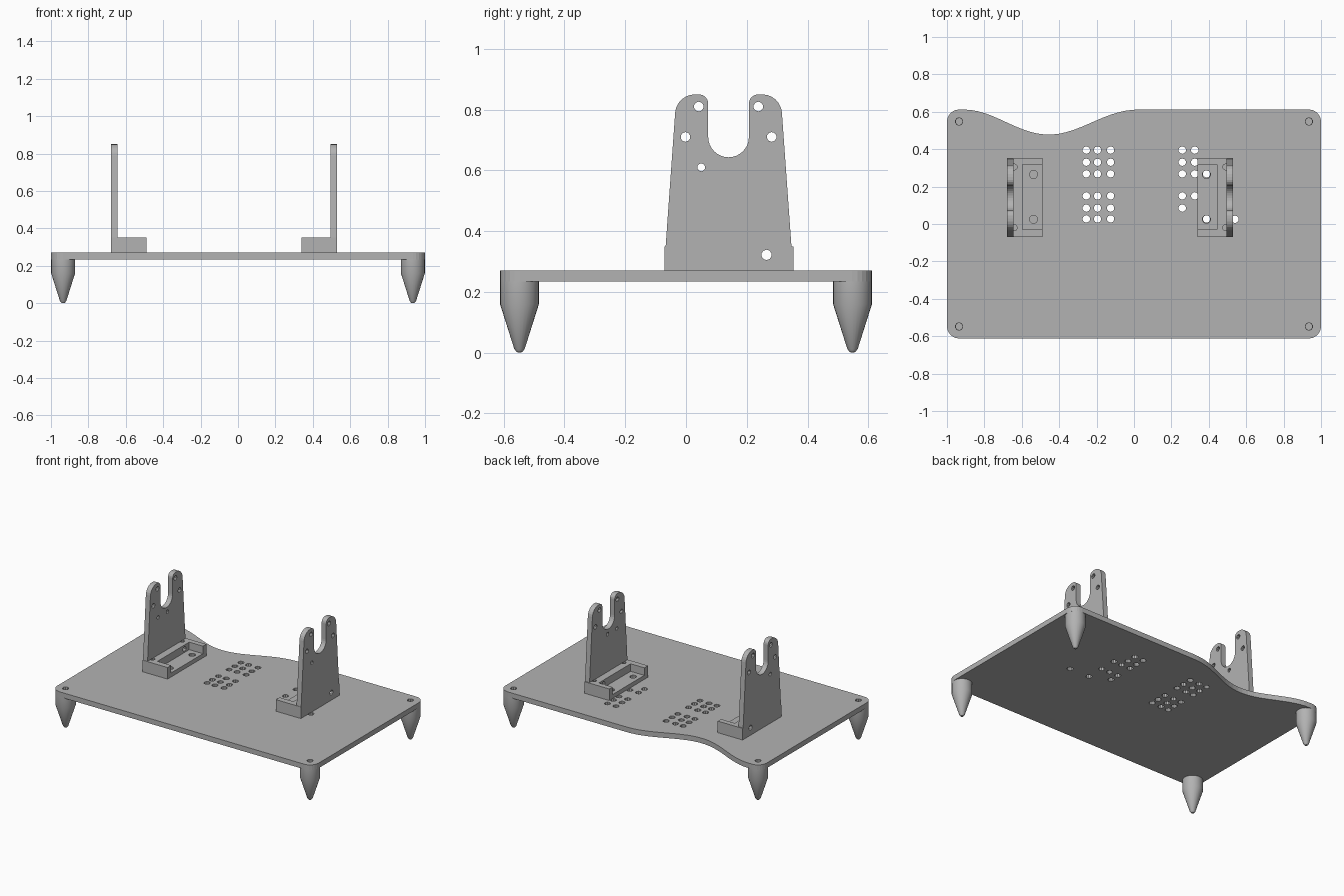
import bpy, bmesh, math
from mathutils import Matrix, Vector

cube = bpy.data.objects.get("Cube")
if cube:
    bpy.data.objects.remove(cube, do_unlink=True)

grey = bpy.data.materials.new("plain grey")
grey.use_nodes = True
grey.diffuse_color = (0.45, 0.45, 0.45, 1)
grey.node_tree.nodes["Principled BSDF"].inputs["Base Color"].default_value = (0.45, 0.45, 0.45, 1)


def finish(name, bm):
    bmesh.ops.recalc_face_normals(bm, faces=bm.faces)
    mesh = bpy.data.meshes.new(name)
    bm.to_mesh(mesh)
    bm.free()
    mesh.materials.append(grey)
    obj = bpy.data.objects.new(name, mesh)
    bpy.context.collection.objects.link(obj)
    return obj


def prism(name, points, offset):
    """Extrude a closed outline of 3D points."""
    bm = bmesh.new()
    face = bm.faces.new([bm.verts.new(p) for p in points])
    geom = bmesh.ops.extrude_face_region(bm, geom=[face])["geom"]
    bmesh.ops.translate(bm, vec=offset, verts=[g for g in geom if isinstance(g, bmesh.types.BMVert)])
    return finish(name, bm)


def box(name, lo, hi):
    (a, b, c), (d, e, f) = lo, hi
    return prism(name, [(a, b, c), (d, b, c), (d, e, c), (a, e, c)], (0, 0, f - c))


def drill(obj, holes):
    """Cut round holes, each given as start, end, radius."""
    bm = bmesh.new()
    for start, end, r in holes:
        a, b = Vector(start), Vector(end)
        turn = (b - a).to_track_quat('Z', 'Y').to_matrix().to_4x4()
        bmesh.ops.create_cone(bm, cap_ends=True, segments=10, radius1=r, radius2=r,
                              depth=(b - a).length,
                              matrix=Matrix.Translation((a + b) / 2) @ turn)
    cut(obj, finish("hole_cutter", bm))


def cut(obj, cutter):
    cutter.hide_render = True
    mod = obj.modifiers.new("cut", 'BOOLEAN')
    mod.operation, mod.solver, mod.object = 'DIFFERENCE', 'EXACT', cutter
    bpy.context.view_layer.objects.active = obj
    bpy.ops.object.modifier_apply(modifier=mod.name)
    bpy.data.objects.remove(cutter, do_unlink=True)


def arc(cx, cy, r, start, end, n=6):
    angles = [math.radians(start + (end - start) * i / n) for i in range(n + 1)]
    return [(cx + r * math.cos(t), cy + r * math.sin(t)) for t in angles]


def smooth(obj):
    bpy.ops.object.select_all(action='DESELECT')
    obj.select_set(True)
    bpy.context.view_layer.objects.active = obj
    bpy.ops.object.shade_smooth_by_angle(angle=math.radians(35))


# Base plate with rounded corners and a wavy dip in the back edge
BOTTOM, TOP, BACK, R = 0.235, 0.27, 0.612, 0.065
outline = arc(-1 + R, -BACK + R, R, 180, 270) + arc(1 - R, -BACK + R, R, 270, 360)
outline += arc(1 - R, BACK - R, R, 0, 90)
for i in range(25):
    t = i / 24
    outline.append((0.03 - 0.94 * t, BACK - 0.067 * (1 - math.cos(2 * math.pi * t ** 1.05))))
outline += arc(-1 + R, BACK - R, R, 90, 180)
plate = prism("base_plate", [(x, y, BOTTOM) for x, y in outline], (0, 0, TOP - BOTTOM))

# Mounting holes in the plate
rows = [0.395, 0.33, 0.268, 0.15, 0.085, 0.027]
spots = [(x, y) for x in (-0.255, -0.195, -0.125) for y in rows]
spots += [(0.258, y) for y in rows[:5]] + [(0.325, y) for y in rows[:4]]
spots += [(0.388, rows[i]) for i in (2, 3, 5)] + [(0.54, 0.025)]
FEET = [(sx * 0.935, sy * 0.548) for sx in (-1, 1) for sy in (-1, 1)]
drill(plate, [((x, y, 0.2), (x, y, 0.3), 0.02) for x, y in spots + FEET])

# Pointed feet with a screw recess
profile = [(0, 0.14), (0.018, 0.14), (0.018, BOTTOM), (0.064, BOTTOM),
           (0.064, 0.16), (0.017, 0.012), (0.009, 0.002), (0, 0)]
for i, (x, y) in enumerate(FEET):
    bm = bmesh.new()
    verts = [bm.verts.new((r, 0, z)) for r, z in profile]
    edges = [bm.edges.new(pair) for pair in zip(verts, verts[1:])]
    bmesh.ops.spin(bm, geom=verts + edges, cent=(0, 0, 0), axis=(0, 0, 1),
                   angle=2 * math.pi, steps=24, use_duplicate=False)
    bmesh.ops.remove_doubles(bm, verts=bm.verts, dist=0.0001)
    bmesh.ops.translate(bm, vec=(x, y, 0), verts=bm.verts)
    smooth(finish(f"foot_{i + 1}", bm))

# Upright outline: tapered sides, rounded prongs, round-bottomed slot
MID, SEAT = 0.14, 0.35
half = [(0.207, SEAT), (0.176, 0.785)] + arc(0.111, 0.785, 0.065, 5, 90)
half += arc(0.097, 0.82, 0.03, 95, 180, 4) + arc(0, 0.71, 0.067, 0, -90, 8)
fork = [(MID + y, z) for y, z in half] + [(MID - y, z) for y, z in reversed(half[:-1])]

# Two facing brackets; "inward" points from the upright towards the middle
for side, outer, inward in (("right", -0.68, 1), ("left", 0.53, -1)):
    def X(d):
        return outer + inward * d

    upright = prism(f"{side}_upright", [(X(0), y, z) for y, z in fork], (inward * 0.035, 0, 0))
    holes = [(MID + s * dy, z, 0.016) for s in (-1, 1) for dy, z in ((0.098, 0.81), (0.142, 0.71))]
    holes.append((0.05, 0.61, 0.013))
    cuts = [((X(-0.02), y, z), (X(0.06), y, z), r) for y, z, r in holes]
    cuts.append(((X(0.02), 0.15, 0.61), (X(0.06), 0.15, 0.61), 0.013))
    drill(upright, cuts)

    # Tray block, open on its inner side
    x0, x1 = sorted((X(0), X(0.19)))
    tray = box(f"{side}_tray", (x0, -0.07, TOP), (x1, 0.353, SEAT))
    p0, p1 = sorted((X(0.085), X(0.25)))
    cut(tray, box("pocket_cutter", (p0, -0.03, 0.298), (p1, 0.317, 0.4)))
    depth = 0.25 if inward < 0 else 0.275
    cuts = [((X(0.143), y, depth), (X(0.143), y, 0.32), 0.022) for y in (0.025, 0.265)]
    cuts += [((X(0.04), y, 0.29), (X(0.04), y, 0.4), 0.016) for y in (-0.02, 0.305)]
    cuts.append(((X(-0.02), 0.265, 0.322), (X(0.1), 0.265, 0.322), 0.017))
    drill(tray, cuts)
